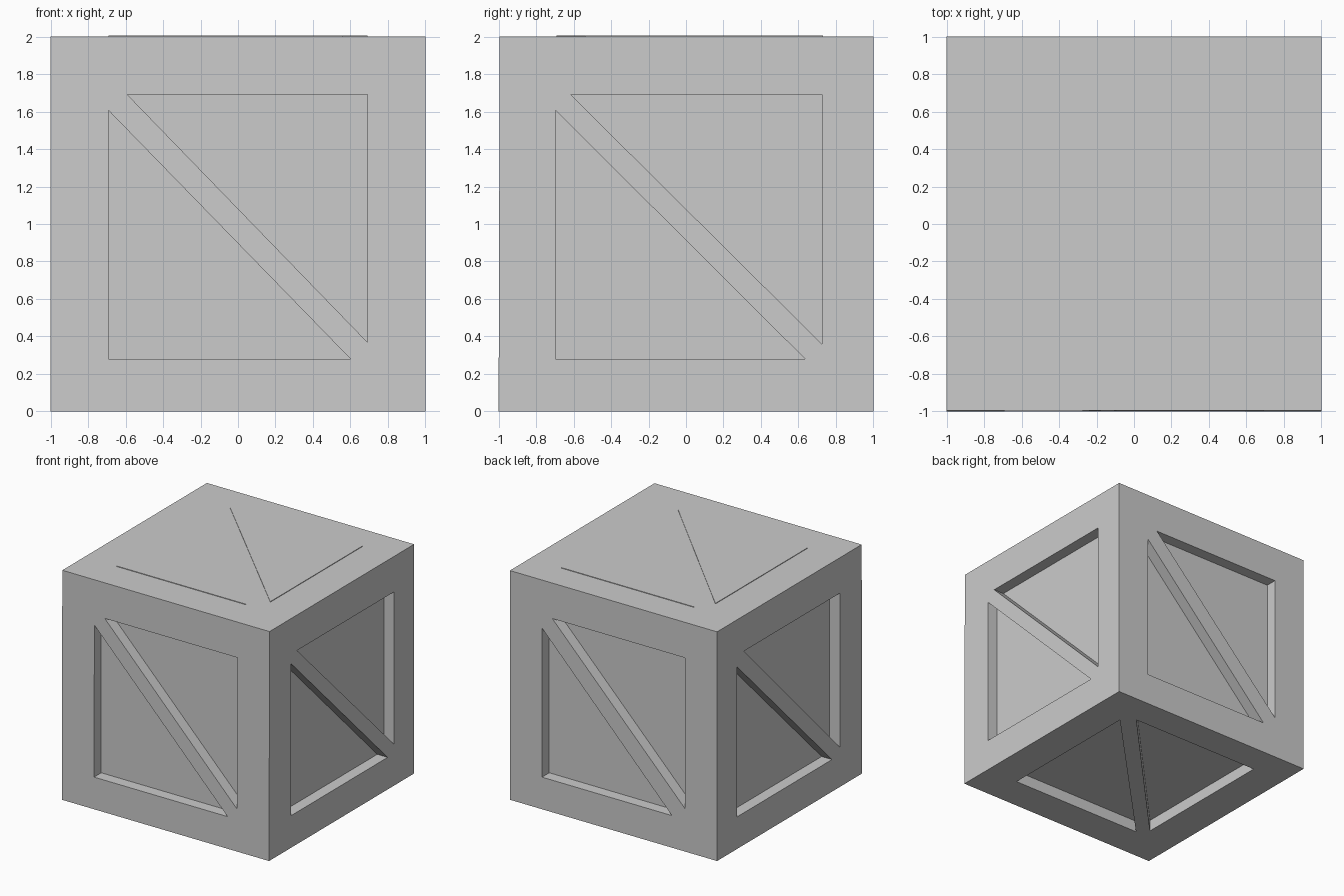
import bpy, bmesh
from mathutils import Vector

if "Cube" in bpy.data.objects:
    bpy.data.objects.remove(bpy.data.objects["Cube"])

DEPTH = 0.10      # recess depth of the sunken panels
RAISE = 0.005     # the lid panels stand slightly proud

X, Y, Z = Vector((1, 0, 0)), Vector((0, 1, 0)), Vector((0, 0, 1))
CENTRE = Vector((0, 0, 1))


def prisms(name, faces, near, far):
    """One object holding a prism for every triangle of every face."""
    bm = bmesh.new()
    for u, v, n, tris in faces:
        for tri in tris:
            lo, hi = [[bm.verts.new(CENTRE + u * a + v * b + n * d) for a, b in tri]
                      for d in (near, far)]
            bm.faces.new(lo)
            bm.faces.new(hi)
            for i in range(3):
                j = (i + 1) % 3
                bm.faces.new((lo[i], lo[j], hi[j], hi[i]))
    bmesh.ops.recalc_face_normals(bm, faces=bm.faces)
    me = bpy.data.meshes.new(name)
    bm.to_mesh(me)
    bm.free()
    ob = bpy.data.objects.new(name, me)
    bpy.context.collection.objects.link(ob)
    ob.hide_render = True
    return ob


def pair(l, b, lr, lt, r, t, tl, rb):
    """Lower triangle (left, bottom, right end, top end) and upper one
    (right, top, left end, bottom end) either side of the diagonal brace."""
    return [[(l, b), (lr, b), (l, lt)], [(r, t), (tl, t), (r, rb)]]


# panels on the four walls and the underside
sunken = [
    (X, Z, -Y, pair(-.69, -.72, .60, .605, .69, .69, -.59, -.63)),    # front
    (Y, Z, X, pair(-.695, -.72, .635, .605, .725, .69, -.615, -.64)), # right
    (-X, Z, Y, pair(-.69, -.72, .565, .58, .69, .69, -.59, -.625)),   # back
    (-Y, Z, -X, pair(-.725, -.72, .585, .59, .695, .69, -.63, -.655)),# left
    (-X, Y, -Z, pair(-.69, -.695, .605, .64, .685, .73, -.587, -.61)),# underside
]
# panels on the lid
raised = [(X, Y, Z, pair(-.69, -.69, .56, .58, .69, .73, -.59, -.54))]

# crate body, front wall leaning back a hair
bpy.ops.mesh.primitive_cube_add(size=2, location=(0, 0, 0))
crate = bpy.context.object
crate.name = "crate"
for vert in crate.data.vertices:
    vert.co.z += 1
    if vert.co.z > 1 and vert.co.y < 0:
        vert.co.y = -0.994

# cut the recesses, then join the lid panels
for ob, op in ((prisms("recess_cutters", sunken, 1 - DEPTH, 1.1), 'DIFFERENCE'),
               (prisms("lid_panels", raised, 0.95, 1 + RAISE), 'UNION')):
    mod = crate.modifiers.new(ob.name, 'BOOLEAN')
    mod.operation = op
    mod.solver = 'EXACT'
    mod.object = ob
    bpy.context.view_layer.objects.active = crate
    bpy.ops.object.modifier_apply(modifier=mod.name)
    bpy.data.objects.remove(ob)
